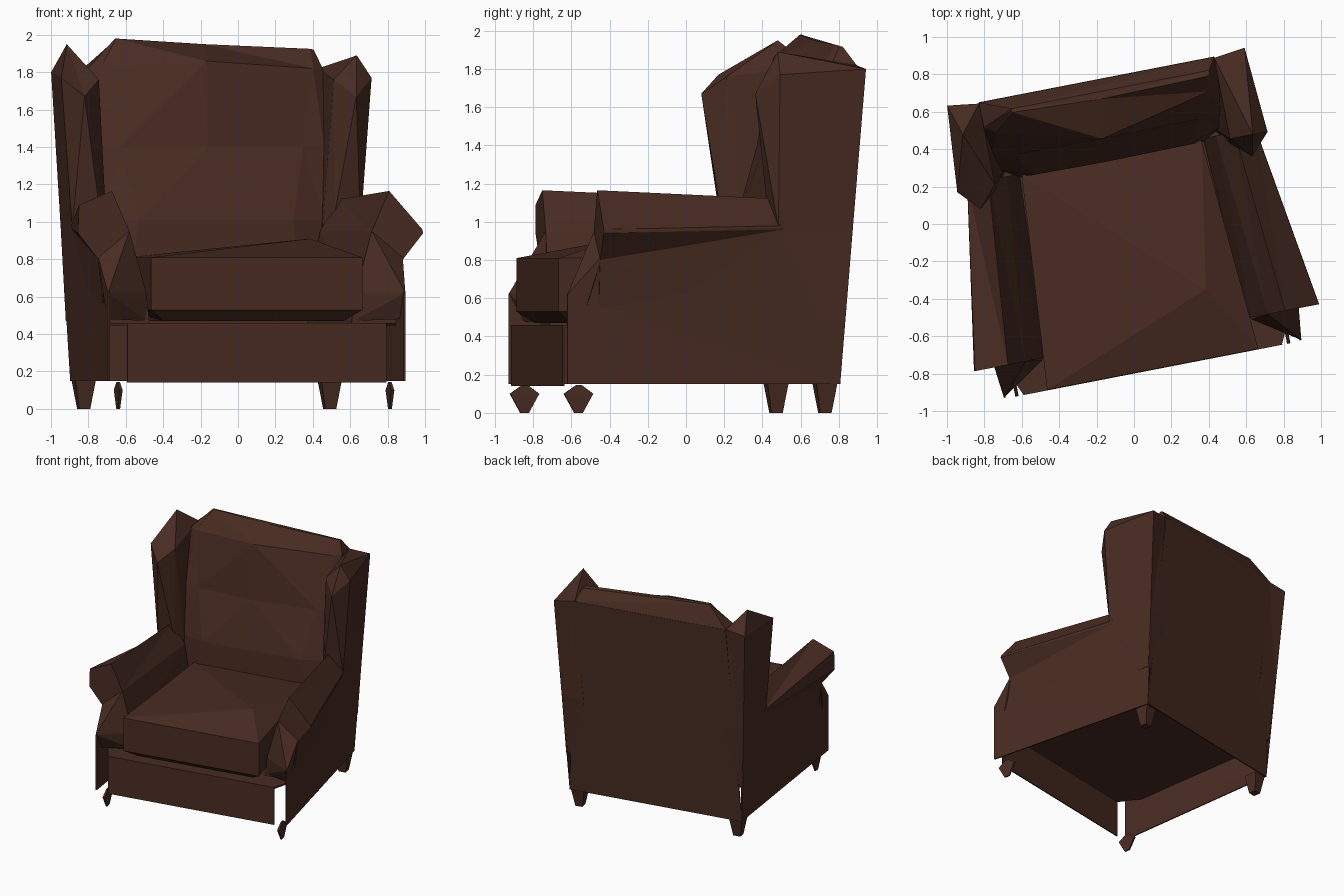
import bpy, bmesh, math
from mathutils import Matrix

if "Cube" in bpy.data.objects:
    bpy.data.objects.remove(bpy.data.objects["Cube"])

# One flat colour for the whole chair
leather = bpy.data.materials.new("dark brown leather")
leather.diffuse_color = (0.066, 0.025, 0.016, 1)
leather.use_nodes = True
leather.node_tree.nodes["Principled BSDF"].inputs["Base Color"].default_value = leather.diffuse_color

# Chair is modelled square on, then turned 11 degrees
PLACE = Matrix.Rotation(math.radians(11), 4, 'Z') @ Matrix.Translation((-0.05, 0, 0))


def finish(name, bm):
    bmesh.ops.recalc_face_normals(bm, faces=bm.faces)
    me = bpy.data.meshes.new(name)
    bm.to_mesh(me)
    bm.free()
    me.transform(PLACE)
    me.materials.append(leather)
    ob = bpy.data.objects.new(name, me)
    bpy.context.collection.objects.link(ob)
    return ob


def loft(name, rings, side=1, peak=None):
    """Skin closed rings of points; optional peak closes the last ring."""
    bm = bmesh.new()
    rows = [[bm.verts.new((side * x, y, z)) for x, y, z in r] for r in rings]
    n = len(rows[0])
    for a, b in zip(rows, rows[1:]):
        for i in range(n):
            j = (i + 1) % n
            bm.faces.new((a[i], a[j], b[j], b[i]))
    bm.faces.new(rows[0])
    if peak:
        p = bm.verts.new((side * peak[0], peak[1], peak[2]))
        for i in range(n):
            bm.faces.new((rows[-1][i], rows[-1][(i + 1) % n], p))
    else:
        bm.faces.new(rows[-1])
    bmesh.ops.triangulate(bm, faces=[f for f in bm.faces if len(f.verts) > 3])
    return finish(name, bm)


def hull(name, pts, side=1):
    bm = bmesh.new()
    for x, y, z in pts:
        bm.verts.new((side * x, y, z))
    bmesh.ops.convex_hull(bm, input=bm.verts)
    return finish(name, bm)


def rect(hx, y0, y1, z, cx=0):
    return [(cx - hx, y0, z), (cx + hx, y0, z), (cx + hx, y1, z), (cx - hx, y1, z)]


# Front rail, back panel and recessed deck
loft("front_rail", [rect(0.705, -0.785, -0.775, 0.14), rect(0.705, -0.785, -0.775, 0.46)])
loft("back_panel", [rect(0.73, 0.68, 0.69, 0.15), rect(0.64, 0.785, 0.797, 1.82)])
loft("deck", [[(-.705, -.78, z), (.705, -.78, z), (.79, -.60, z), (.73, .7, z),
               (-.73, .7, z), (-.79, -.60, z)] for z in (.445, .459)])

# Seat cushion: chamfered underside, straight front, lightly crowned top
def seat_ring(front, back, y0, y1, z):
    return [(-front, y0, z), (front, y0, z), (back, y1, z), (-back, y1, z)]
loft("seat_cushion", [seat_ring(0.49, 0.48, -0.70, 0.37, 0.47),
                      seat_ring(0.575, 0.49, -0.782, 0.37, 0.53),
                      seat_ring(0.575, 0.49, -0.782, 0.37, 0.81)],
     peak=(0.36, -0.416, 0.91))

# Back cushion: bulging front and sloping top; each row is half widths and depths
def back_ring(z, back, side, front, mid, zm=None):
    (bx, by), (sx, sy), (fx, fy) = back, side, front
    return [(-bx, by, z), (-sx, sy, z), (-fx, fy, z), (-.03, mid, zm or z),
            (fx, fy, z), (sx, sy, z), (bx, by, z)]
rows = [back_ring(.45, (.55, .70), (.56, .42), (.50, .36), .36),
        back_ring(1.01, (.58, .745), (.60, .42), (.42, .36), .355),
        back_ring(1.4, (.61, .77), (.62, .51), (.50, .485), .44),
        back_ring(1.82, (.64, .795), (.64, .66), (.58, .62), .48, 1.86)]
ridge = [(-.475, .73, 1.975), (-.48, .72, 1.98), (-.475, .71, 1.98), (0, .69, 1.95),
         (.58, .70, 1.925), (.60, .71, 1.92), (.60, .73, 1.915)]
loft("back_cushion", rows + [ridge])

for label, s, peak in (("left", -1, (0.757, 0.646, 1.95)), ("right", 1, (0.765, 0.35, 1.89))):
    # Thin outer side panel
    outline = [(.81, -.78, .15), (.81, -.78, .62), (.83, -.6, .82),
               (.785, .35, .97), (.77, .75, .97), (.73, .69, .15)]
    loft(label + "_side_panel", [outline, [(x - .01, y, z) for x, y, z in outline]], s)

    # Rolled arm, narrowing towards the back; the left roll is squarer
    roll = 1.09 if s < 0 else 0.96
    front = [(.55, .46), (.57, .62), (.66, .95), (.755, 1.165), (.935, roll), (.94, .94),
             (.83, .80), (.79, .46)]
    back = [(.50, .46), (.52, .62), (.57, .95), (.67, 1.12), (.785, .98), (.785, .97),
            (.783, .96), (.74, .46)]
    loft(label + "_arm", [[(x, -.61, z) for x, z in front], [(x, .38, z) for x, z in back]], s)

    # Flared front of the arm
    hull(label + "_arm_front", [(.81, -.78, .62), (.80, -.70, .48), (.83, -.6, .82), (.70, -.66, .65),
                                (.57, -.62, .62), (.56, -.6, .47), (.66, -.61, .95)], s)

    # Wing beside the backrest
    loft(label + "_wing", [
        [(.75, .71, .47), (.752, .36, .47), (.60, .37, .47), (.56, .42, .47), (.56, .70, .47)],
        [(.77, .75, .97), (.785, .35, .97), (.64, .32, 1.05), (.59, .40, 1.0), (.59, .745, .97)],
        [(.81, .812, 1.8), (.845, .347, 1.77), (.74, .235, 1.67), (.64, .35, 1.76), (.64, .79, 1.82)],
    ], s, peak)

    # Tapered back leg
    loft(label + "_back_leg", [
        rect(.03, .59, .65, 0, .67), rect(.055, .565, .675, .15, .67)], s)

    # Flat, pointed front foot
    loft(label + "_front_foot", [
        rect(.006, -.73, -.685, 0, .74), rect(.009, -.785, -.63, .10, .74),
        rect(.006, -.72, -.69, .145, .74)], s)
